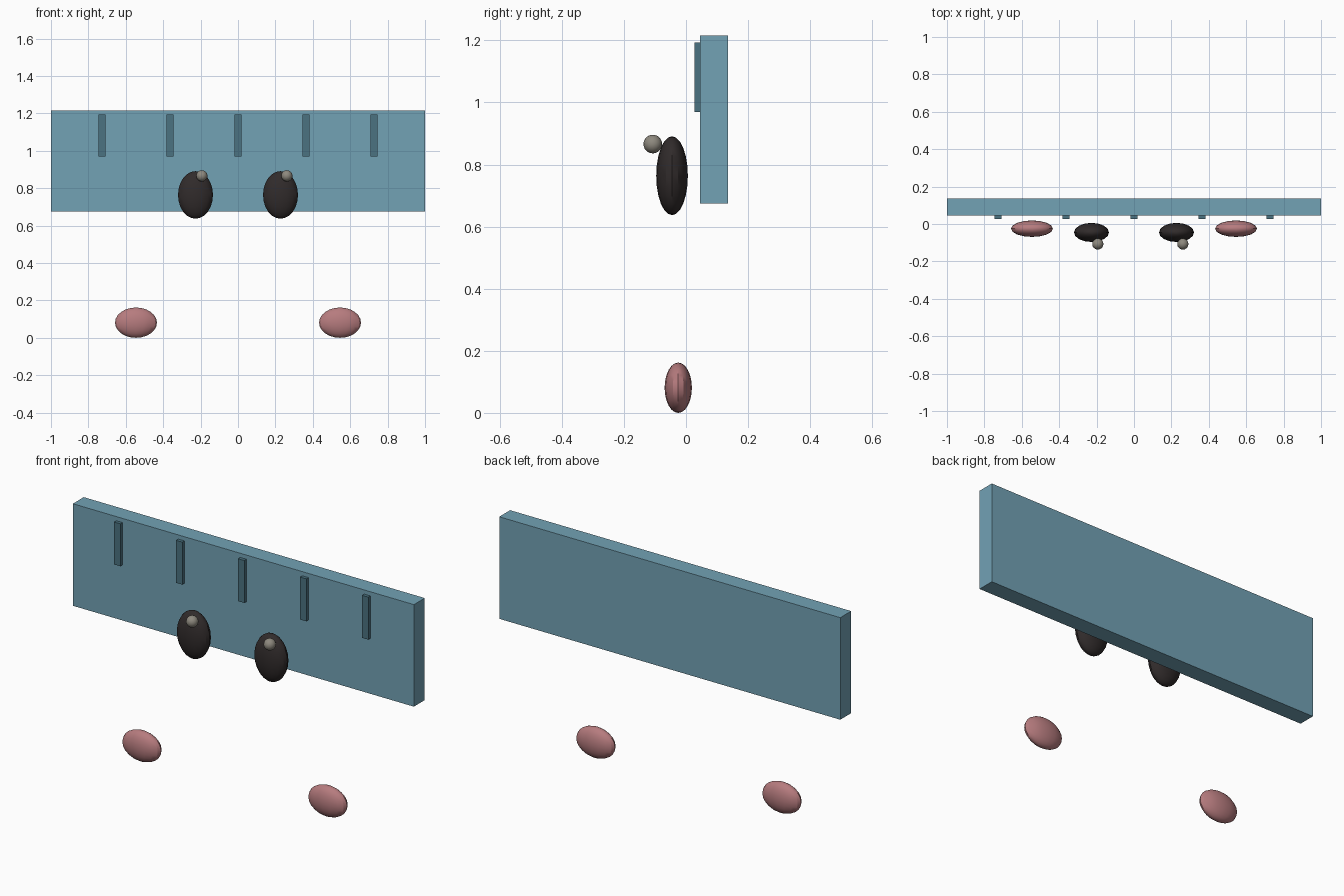
import bpy
import math

if "Cube" in bpy.data.objects:
    bpy.data.objects.remove(bpy.data.objects["Cube"])


def material(name, rgb):
    m = bpy.data.materials.new(name)
    m.diffuse_color = (*rgb, 1.0)
    m.use_nodes = True
    m.node_tree.nodes["Principled BSDF"].inputs["Base Color"].default_value = m.diffuse_color
    return m


BLUE = material("soft_blue", (0.17, 0.36, 0.46))
DARK_BLUE = material("dark_blue", (0.07, 0.17, 0.22))
BLACK = material("warm_black", (0.03, 0.024, 0.024))
CREAM = material("cream", (0.27, 0.25, 0.21))
PINK = material("blush_pink", (0.47, 0.20, 0.21))


def box(name, lo, hi, mat):
    center = [(a + b) / 2 for a, b in zip(lo, hi)]
    bpy.ops.mesh.primitive_cube_add(size=1, location=center)
    ob = bpy.context.object
    ob.name = name
    ob.scale = [b - a for a, b in zip(lo, hi)]
    bpy.ops.object.transform_apply(location=False, rotation=False, scale=True)
    ob.data.materials.append(mat)


def ellipsoid(name, center, radii, mat, segments=16, rings=12):
    bpy.ops.mesh.primitive_uv_sphere_add(
        segments=segments, ring_count=rings, radius=1, location=center)
    ob = bpy.context.object
    ob.name = name
    ob.scale = radii
    bpy.ops.object.transform_apply(location=False, rotation=False, scale=True)
    bpy.ops.object.shade_smooth_by_angle(angle=math.radians(30))
    ob.data.materials.append(mat)


# Main slab
box("panel", (-1, 0.045, 0.675), (1, 0.136, 1.216), BLUE)

# Row of raised tick bars on the front
for i in range(5):
    x = (i - 2) * 0.3636
    box(f"front_bar_{i + 1}", (x - 0.018, 0.027, 0.969),
        (x + 0.018, 0.046, 1.194), DARK_BLUE)

# Eyes with highlights (both offset to the same side), and cheeks
for side, s in (("left", -1), ("right", 1)):
    ellipsoid(f"{side}_eye", (s * 0.2273, -0.045, 0.764),
              (0.0935, 0.051, 0.127), BLACK)
    ellipsoid(f"{side}_eye_highlight", (s * 0.2273 + 0.034, -0.107, 0.866),
              (0.030, 0.030, 0.030), CREAM)
    ellipsoid(f"{side}_cheek", (s * 0.5455, -0.025, 0.081),
              (0.112, 0.044, 0.081), PINK)
